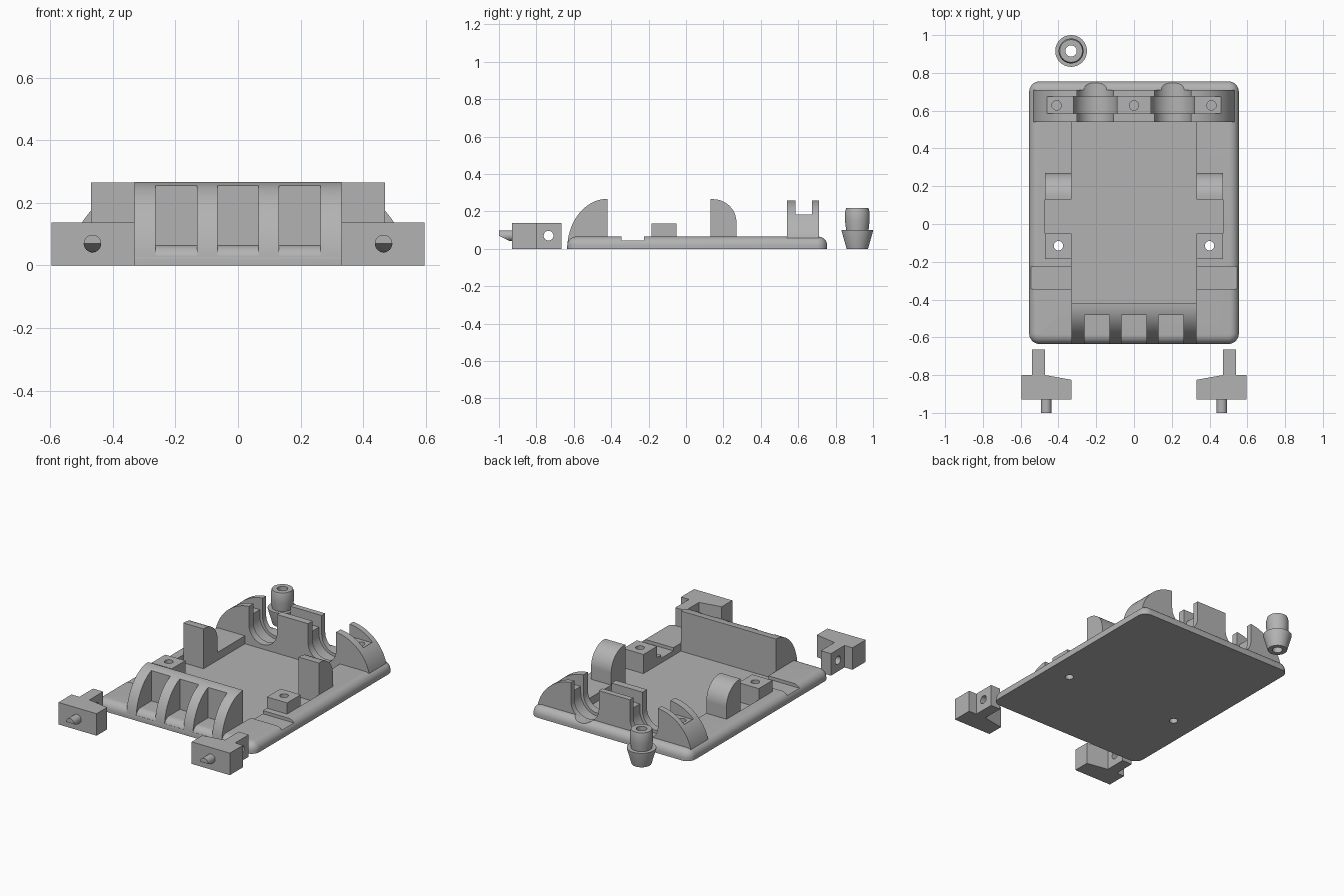
import bpy, bmesh
from math import sin, cos, pi, radians

cube = bpy.data.objects.get("Cube")
if cube:
    bpy.data.objects.remove(cube, do_unlink=True)

grey = bpy.data.materials.new("plain_grey")
grey.use_nodes = True
grey.diffuse_color = (0.45, 0.45, 0.45, 1)
grey.node_tree.nodes["Principled BSDF"].inputs["Base Color"].default_value = (0.45, 0.45, 0.45, 1)


def finish(name, bm):
    bmesh.ops.recalc_face_normals(bm, faces=bm.faces)
    mesh = bpy.data.meshes.new(name)
    bm.to_mesh(mesh)
    bm.free()
    mesh.materials.append(grey)
    obj = bpy.data.objects.new(name, mesh)
    bpy.context.collection.objects.link(obj)
    return obj


def prism(name, points, axis, start, end):
    """Extrude a 2D profile along the named axis."""
    place = {"x": lambda u, v, w: (w, u, v),
             "y": lambda u, v, w: (u, w, v),
             "z": lambda u, v, w: (u, v, w)}[axis]
    bm = bmesh.new()
    face = bm.faces.new([bm.verts.new(place(u, v, start)) for u, v in points])
    new = bmesh.ops.extrude_face_region(bm, geom=[face])["geom"]
    shift = place(0, 0, end - start)
    bmesh.ops.translate(bm, vec=shift, verts=[g for g in new if isinstance(g, bmesh.types.BMVert)])
    return finish(name, bm)


def box(name, x0, x1, y0, y1, z0, z1):
    return prism(name, [(x0, y0), (x1, y0), (x1, y1), (x0, y1)], "z", z0, z1)


def arc(cu, cv, ru, rv, a0, a1, steps=20):
    angles = [radians(a0 + (a1 - a0) * i / steps) for i in range(steps + 1)]
    return [(cu + ru * cos(a), cv + rv * sin(a)) for a in angles]


def rod(name, u, v, r, axis, start, end):
    return prism(name, arc(u, v, r, r, 0, 360, 32)[:-1], axis, start, end)


def cut(obj, cutters):
    """Subtract the cutters and bake the result."""
    for c in cutters:
        mod = obj.modifiers.new("cut", "BOOLEAN")
        mod.operation, mod.solver, mod.object = "DIFFERENCE", "EXACT", c
    graph = bpy.context.evaluated_depsgraph_get()
    graph.update()
    mesh = bpy.data.meshes.new_from_object(obj.evaluated_get(graph))
    obj.modifiers.clear()
    obj.data = mesh


parts, tools = [], []


def tool(obj):
    obj.hide_render = True
    tools.append(obj)
    return obj


# Base plate with rounded top rim and corners
bm = bmesh.new()
bmesh.ops.create_cube(bm, size=1)
for v in bm.verts:
    v.co = (v.co.x * 1.11, v.co.y * 1.39 + 0.06, (v.co.z + 0.5) * 0.065)
rim = [e for e in bm.edges if max(v.co.z for v in e.verts) > 0.03]
uprights = [e for e in rim if min(v.co.z for v in e.verts) < 0.03]
bmesh.ops.bevel(bm, geom=uprights, offset=0.055, segments=8, profile=0.5, affect="EDGES")
rim = [e for e in bm.edges if min(v.co.z for v in e.verts) > 0.06]
bmesh.ops.bevel(bm, geom=rim, offset=0.048, segments=8, profile=0.5, affect="EDGES")
plate = finish("base_plate", bm)
parts.append(plate)

# Recessed floor, side bays and side grooves
plate_cuts = [tool(box("floor_cutter", -0.33, 0.33, -0.42, 0.54, 0.015, 0.3)),
              tool(box("bay_cutter", -0.47, 0.47, -0.05, 0.13, 0.015, 0.3))]
for s in (-1, 1):
    x0, x1 = sorted((s * 0.32, s * 0.7))
    plate_cuts.append(tool(box("groove_cutter", x0, x1, -0.345, -0.225, 0.045, 0.3)))

# Screw blocks and round-backed posts on both sides
for s, side in ((-1, "right"), (1, "left")):
    x0, x1 = sorted((s * 0.33, s * 0.47))
    hole = tool(rod("screw_hole_cutter", s * 0.4, -0.115, 0.025, "z", -0.1, 0.3))
    plate_cuts.append(hole)
    block = box(side + "_screw_block", x0, x1, -0.185, -0.05, 0.01, 0.135)
    cut(block, [hole])
    profile = [(0.13, 0.01), (0.27, 0.01)] + arc(0.145, 0.14, 0.125, 0.125, 0, 90) + [(0.13, 0.265)]
    parts += [block, prism(side + "_post", profile, "x", x0, x1)]

# Curved front bumper with three windows
profile = [(-0.42, 0.01)] + arc(-0.42, 0.0, 0.215, 0.267, 90, 177)
bumper = prism("front_bumper", profile, "x", -0.33, 0.33)
cut(bumper, [tool(box("window_cutter", x - 0.066, x + 0.066, -0.8, -0.482, 0.032, 0.4))
             for x in (-0.197, 0, 0.197)])
parts.append(bumper)

# Rear cradle: arched block with two stepped U channels
half = arc(0.28, 0.0, 0.258, 0.258, 5, 90)
rear = prism("rear_cradle", half + [(-x, z) for x, z in reversed(half)], "y", 0.54, 0.71)


def channel(x, r, y0, y1):
    points = arc(x, 0.14, r, r, 180, 360) + [(x + r, 0.5), (x - r, 0.5)]
    return tool(prism("channel_cutter", points, "y", y0, y1))


channels = []
for x in (-0.205, 0.205):
    channels += [channel(x, 0.097, 0.5, 0.8), channel(x, 0.116, 0.585, 0.675)]
plate_cuts += channels
rear_cuts = channels + [tool(box("strap_slot_cutter", -0.46, 0.46, 0.585, 0.675, 0.18, 0.5))]
rear_cuts += [tool(rod("strap_hole_cutter", x, 0.628, 0.025, "z", 0.08, 0.5)) for x in (-0.41, 0, 0.41)]
cut(rear, rear_cuts)
cut(plate, plate_cuts)
parts.append(rear)

# Loose front clips: body with arm, cross hole and half-cut peg
outline = [(0.33, -0.93), (0.595, -0.93), (0.595, -0.8), (0.54, -0.8),
           (0.54, -0.665), (0.47, -0.665), (0.47, -0.8), (0.33, -0.825)]
wedge = [(-1.05, 0.07), (-1.0, 0.07), (-0.935, 0.038), (-0.935, 0.0), (-1.05, 0.0)]
for s, side in ((-1, "right"), (1, "left")):
    clip = prism(side + "_clip", [(s * x, y) for x, y in outline], "z", 0, 0.138)
    cut(clip, [tool(rod("clip_hole_cutter", -0.735, 0.07, 0.026, "x", s * 0.4, s * 0.7))])
    peg = rod(side + "_clip_peg", s * 0.465, 0.07, 0.028, "y", -1.0, -0.92)
    cut(peg, [tool(prism("peg_cutter", wedge, "x", s * 0.465 - 0.1, s * 0.465 + 0.1))])
    parts += [clip, peg]

# Loose hollow knob
bm = bmesh.new()
ring = [(0.03, 0), (0.057, 0), (0.084, 0.095), (0.084, 0.1), (0.06, 0.1),
        (0.066, 0.15), (0.066, 0.195), (0.06, 0.217), (0.03, 0.217)]
verts = [bm.verts.new((r - 0.333, 0.916, z)) for r, z in ring]
edges = [bm.edges.new((verts[i], verts[i - 1])) for i in range(len(verts))]
bmesh.ops.spin(bm, geom=verts + edges, cent=(-0.333, 0.916, 0), axis=(0, 0, 1),
               angle=2 * pi, steps=40, use_merge=True)
bmesh.ops.remove_doubles(bm, verts=bm.verts, dist=0.0001)
parts.append(finish("knob", bm))

# Clear the cutters and shade the parts
for t in tools:
    bpy.data.objects.remove(t, do_unlink=True)
bpy.ops.object.select_all(action="DESELECT")
for p in parts:
    p.select_set(True)
bpy.context.view_layer.objects.active = plate
bpy.ops.object.shade_smooth_by_angle(angle=radians(30))
